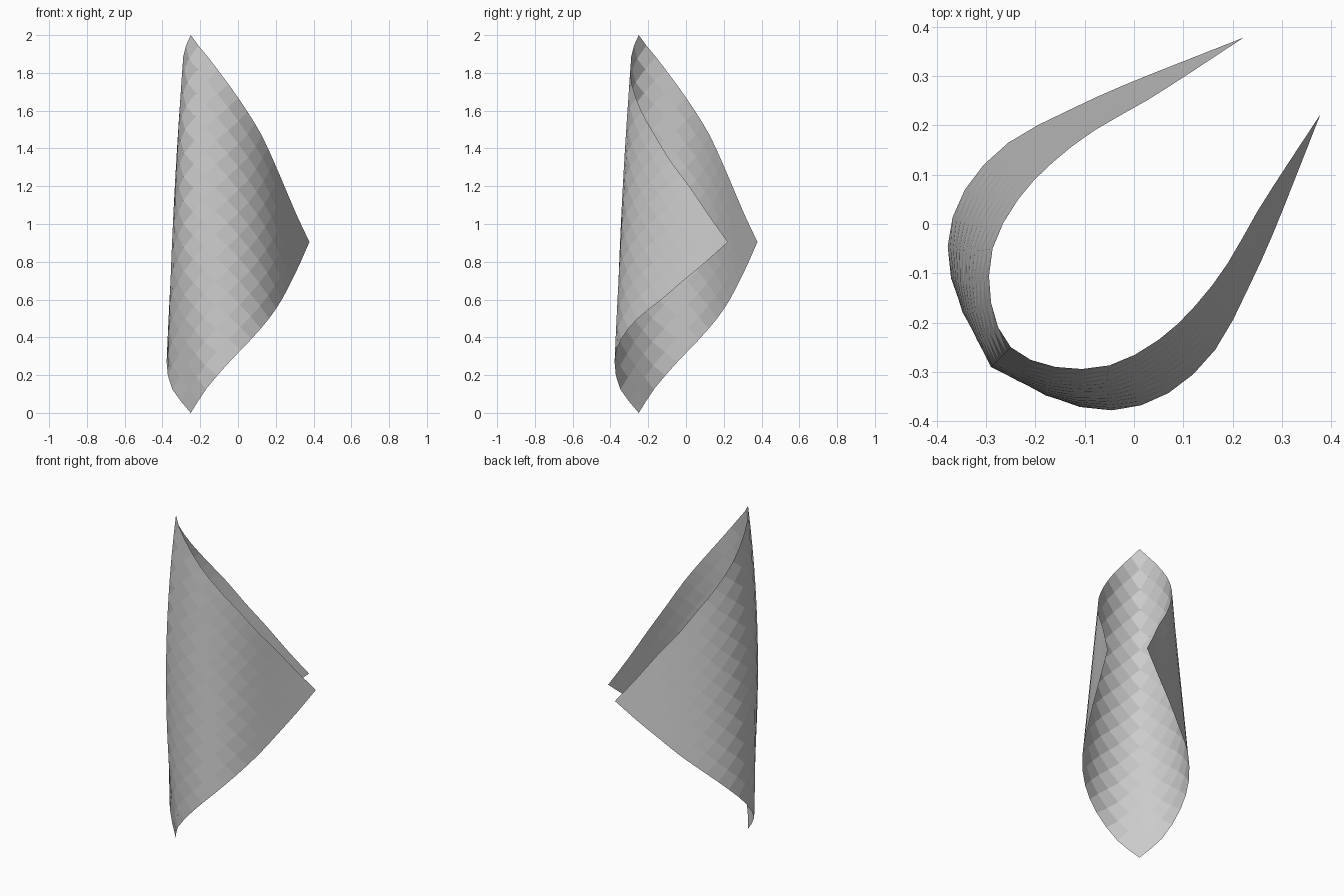
import bpy
from mathutils import Vector

if "Cube" in bpy.data.objects:
    bpy.data.objects.remove(bpy.data.objects["Cube"])

N = 16  # grid squares along each side of the sheet

# Lower and upper edge of one wing, from the spine corner out to the side tip
LOWER = [Vector(p) for p in (
    (-.25, -.25, 0), (-.17, -.348, .125), (-.045, -.378, .27), (.07, -.343, .39),
    (.165, -.255, .50), (.232, -.13, .60), (.282, -.02, .695), (.33, .10, .795),
    (.378, .222, .905))]
UPPER = [Vector(p) for p in (
    (-.25, -.25, 2), (-.16, -.29, 1.885), (-.05, -.287, 1.74), (.05, -.235, 1.595),
    (.125, -.165, 1.47), (.19, -.08, 1.33), (.25, .025, 1.19), (.312, .122, 1.045),
    (.378, .222, .905))]


def along(pts, s):
    """Smooth curve through the points, s from 0 to 1."""
    start = Vector((pts[1].y, pts[1].x, 2 * pts[0].z - pts[1].z))
    p = [start] + pts + [2 * pts[-1] - pts[-2]]
    i = min(int(s * (len(pts) - 1)), len(pts) - 2)
    t = s * (len(pts) - 1) - i
    a, b, c, d = p[i:i + 4]
    return .5 * (2 * b + (c - a) * t + (2 * a - 5 * b + 4 * c - d) * t ** 2
                 + (3 * b - a - 3 * c + d) * t ** 3)


def sheet_point(u, v):
    """Diamond sheet: u + v runs up, u - v runs round the curl."""
    s = abs(u - v)
    w = (u + v - s) / (2 - 2 * s) if s < 1 else .5
    p = along(LOWER, s).lerp(along(UPPER, s), w)
    bulge = .04 * (1 - s) ** 6 * 4 * w * (1 - w)
    p -= Vector((bulge, bulge, 0))
    return p if u >= v else Vector((p.y, p.x, p.z))


# Curled single-layer sheet
verts = [sheet_point(i / N, j / N) for i in range(N + 1) for j in range(N + 1)]
faces = [(i * (N + 1) + j, (i + 1) * (N + 1) + j,
          (i + 1) * (N + 1) + j + 1, i * (N + 1) + j + 1)
         for i in range(N) for j in range(N)]
mesh = bpy.data.meshes.new("curled_sheet")
mesh.from_pydata(verts, [], faces)
mesh.update()
sheet = bpy.data.objects.new("curled_sheet", mesh)
bpy.context.collection.objects.link(sheet)
